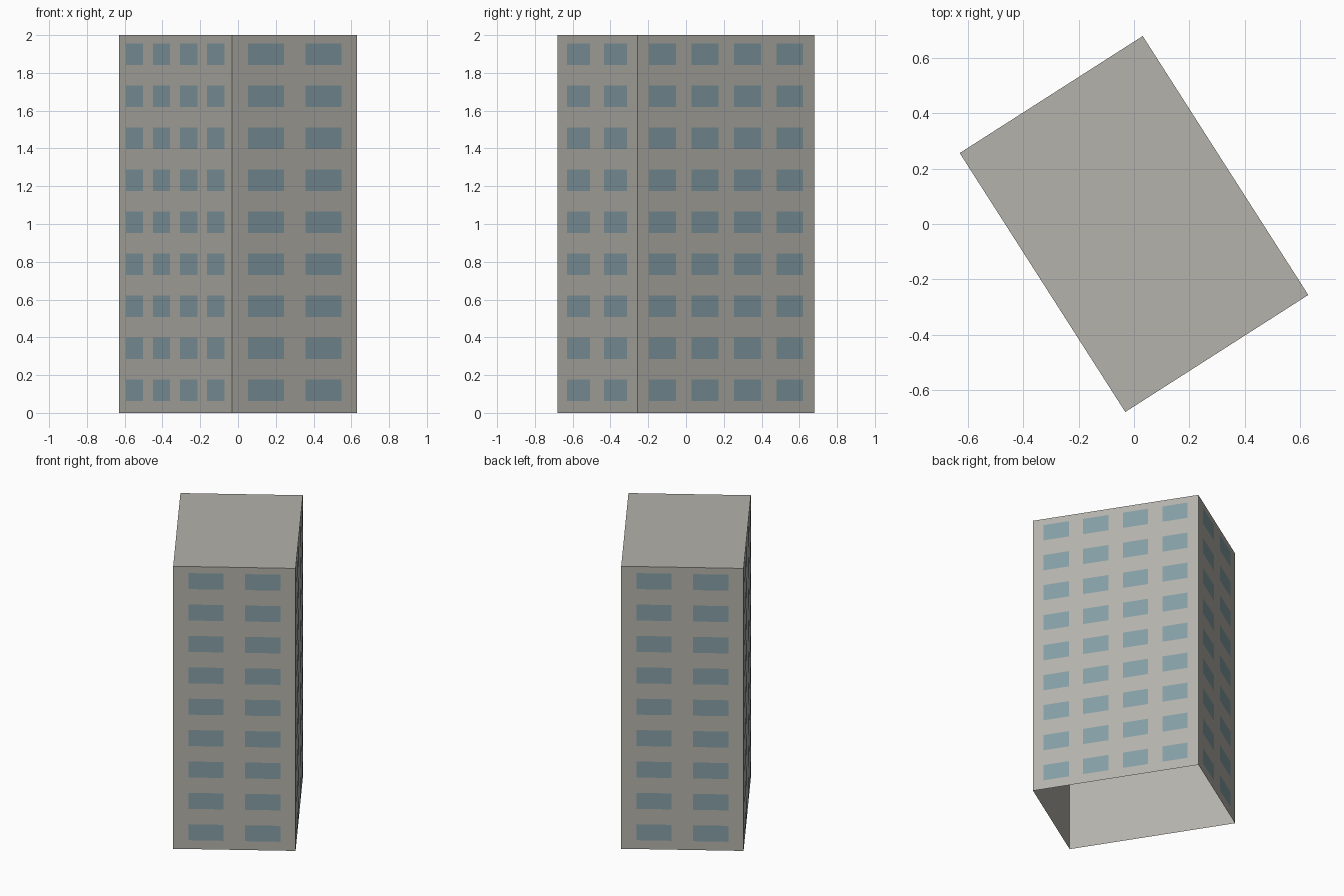
import bpy
import bmesh
from math import radians
from mathutils import Matrix, Vector

default = bpy.data.objects.get("Cube")
if default:
    bpy.data.objects.remove(default, do_unlink=True)

WIDTH, DEPTH, HEIGHT = 0.786, 1.112, 2.0
FLOORS = 9
TURN = Matrix.Rotation(radians(32.6), 4, "Z")


def make_material(name, colour):
    mat = bpy.data.materials.new(name)
    mat.use_nodes = True
    mat.diffuse_color = (*colour, 1)
    bsdf = mat.node_tree.nodes["Principled BSDF"]
    bsdf.inputs["Base Color"].default_value = (*colour, 1)
    bsdf.inputs["Roughness"].default_value = 0.9
    return mat


def make_object(name, bm, mat):
    mesh = bpy.data.meshes.new(name)
    bm.transform(TURN)
    bm.to_mesh(mesh)
    bm.free()
    mesh.materials.append(mat)
    obj = bpy.data.objects.new(name, mesh)
    bpy.context.collection.objects.link(obj)
    return obj


concrete = make_material("warm grey concrete", (0.456, 0.445, 0.405))
glass = make_material("blue grey glass", (0.235, 0.342, 0.381))

# Tower shell: walls and flat roof, open underneath
bm = bmesh.new()
bmesh.ops.create_cube(bm, size=1)
bmesh.ops.scale(bm, vec=(WIDTH, DEPTH, HEIGHT), verts=bm.verts)
bmesh.ops.translate(bm, vec=(0, 0, HEIGHT / 2), verts=bm.verts)
floor = [f for f in bm.faces if f.normal.z < -0.5]
bmesh.ops.delete(bm, geom=floor, context="FACES_ONLY")
make_object("tower_shell", bm, concrete)


def window_wall(name, quarter_turns, length, distance, columns, pitch, size):
    """Grid of thin window panes lying just outside one wall."""
    bm = bmesh.new()
    facing = Matrix.Rotation(radians(90 * quarter_turns), 4, "Z")
    storey = HEIGHT / FLOORS
    for row in range(FLOORS):
        for col in range(columns):
            x = (col - (columns - 1) / 2) * pitch * length
            z = storey * row + 0.12
            half_w, half_h = size * length / 2, 0.0565
            corners = [(-1, -1), (1, -1), (1, 1), (-1, 1)]
            bm.faces.new([
                bm.verts.new(facing @ Vector((x + i * half_w, -distance - 0.002, z + j * half_h)))
                for i, j in corners
            ])
    make_object(name, bm, glass)


# Two wide windows per floor on the narrow walls, four on the broad walls
for side, turns in (("front", 0), ("back", 2)):
    window_wall(side + "_windows", turns, WIDTH, DEPTH / 2, 2, 0.462, 0.288)
for side, turns in (("left", 1), ("right", 3)):
    window_wall(side + "_windows", turns, DEPTH, WIDTH / 2, 4, 0.2393, 0.152)
